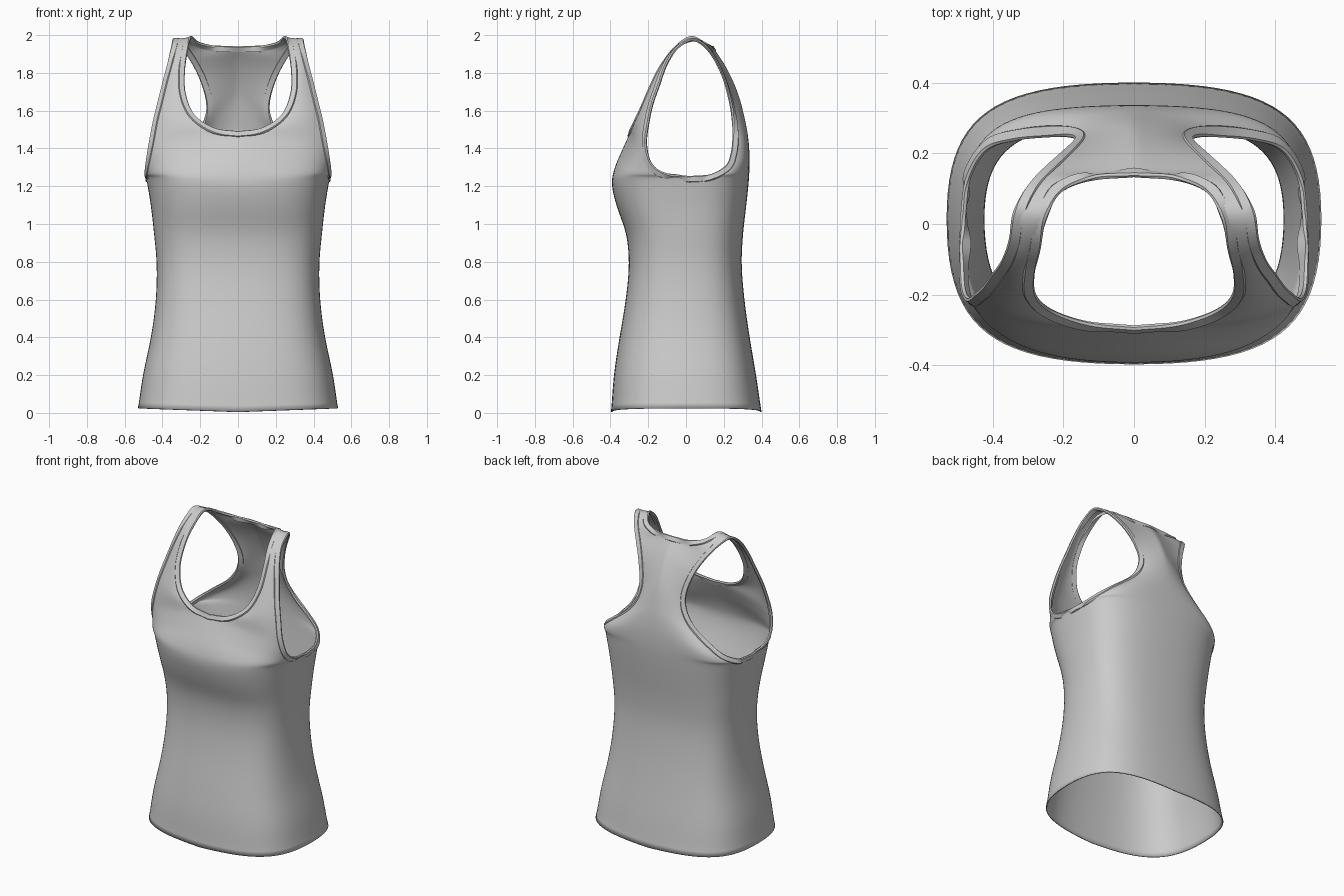
import bpy, bmesh
from mathutils import Vector

if "Cube" in bpy.data.objects:
    bpy.data.objects.remove(bpy.data.objects["Cube"])

STEPS, COLS, HANDLE = 6, 22, 0.76

# Body rows: height, half width, front depth, back depth
BODY = [(0.005, .53, .397, .40), (0.2, .505, .383, .372), (0.4, .462, .353, .338),
        (0.6, .436, .32, .31), (0.8, .432, .303, .295), (0.95, .446, .318, .303),
        (1.1, .463, .37, .32)]
# Upper rows: inner point (centre line, then neckline), armhole point, squareness
FRONT = [((0, -.395, 1.22), (.488, .015, 1.25, 1)),
         ((0, -.376, 1.31), (.492, -.10, 1.262, .95)),
         ((0, -.338, 1.40), (.488, -.18, 1.31, .87)),
         ((0, -.297, 1.488), (.472, -.215, 1.42, .78)),
         ((.13, -.284, 1.508), (.447, -.2, 1.55, .7)),
         ((.23, -.25, 1.575), (.425, -.18, 1.64, .6)),
         ((.28, -.203, 1.69), (.40, -.145, 1.74, .5)),
         ((.285, -.15, 1.80), (.372, -.105, 1.85, .5)),
         ((.268, -.07, 1.925), (.35, -.045, 1.94, .5)),
         ((.248, .03, 1.993), (.337, .035, 1.982, .5))]
BACK = [((0, .335, 1.25), (.488, .015, 1.25, 1)),
        ((0, .337, 1.33), (.475, .12, 1.258, .95)),
        ((0, .335, 1.41), (.43, .205, 1.30, .87)),
        ((0, .325, 1.50), (.34, .24, 1.37, .75)),
        ((0, .308, 1.58), (.24, .25, 1.45, .7)),
        ((0, .282, 1.68), (.175, .25, 1.56, .6)),
        ((0, .25, 1.76), (.168, .235, 1.66, .5)),
        ((0, .198, 1.86), (.2, .205, 1.77, .5)),
        ((0, .142, 1.94), (.245, .165, 1.86, .5)),
        ((.13, .13, 1.943), (.285, .125, 1.92, .5)),
        ((.21, .092, 1.963), (.315, .083, 1.96, .5))]


def body_rows(side):
    rows = []
    for i, (z, a, f, b) in enumerate(BODY):
        y = -f if side < 0 else b
        rows.append(((0, y, z), (a, .015, z + (.02 if i == 0 else 0), 1)))
    return rows


def spline(pts, corners):
    """Smooth curve through pts, broken at the corner indices."""
    pts = [Vector(p) for p in pts]
    n = len(pts)
    h = [max((pts[i + 1] - pts[i]).length, 1e-4) for i in range(n - 1)]
    s = [(pts[i + 1] - pts[i]) / h[i] for i in range(n - 1)]

    def tangent(i, seg):
        if i in corners or i in (0, n - 1):
            return s[seg]
        return (s[i - 1] * h[i] + s[i] * h[i - 1]) / (h[i - 1] + h[i])
    out = []
    for i in range(n - 1):
        m0, m1 = tangent(i, i) * h[i], tangent(i + 1, i) * h[i]
        for k in range(STEPS):
            t = k / STEPS
            out.append(pts[i] * (2*t**3 - 3*t*t + 1) + m0 * (t**3 - 2*t*t + t)
                       + pts[i + 1] * (3*t*t - 2*t**3) + m1 * (t**3 - t*t))
    return out + [pts[-1]]


def make_object(name, bm):
    mesh = bpy.data.meshes.new(name)
    bm.to_mesh(mesh)
    ob = bpy.data.objects.new(name, mesh)
    bpy.context.collection.objects.link(ob)
    bpy.ops.object.select_all(action='DESELECT')
    ob.select_set(True)
    bpy.context.view_layer.objects.active = ob
    bpy.ops.object.shade_smooth_by_angle(angle=0.8)
    return ob


# Fabric: one half runs front hem -> shoulder -> back hem, then is mirrored
rows = body_rows(-1) + FRONT + BACK[::-1] + body_rows(1)[::-1]
nb, total = len(BODY), len(rows)
inner = spline([r[0] for r in rows], {nb + 3, total - 1 - nb - 8})
outer = spline([r[1] for r in rows], {nb, total - 1 - nb})

bm = bmesh.new()
for sx in (1, -1):
    grid = []
    for p, q4 in zip(inner, outer):
        q, c = q4.to_3d(), q4[3]
        corner = Vector((p.x + c * (q.x - p.x), p.y, p.z + c * (q.z - p.z)))
        h0, h1 = p.lerp(corner, HANDLE), q.lerp(corner, HANDLE)
        line = []
        for k in range(COLS + 1):
            t = k / COLS
            v = p*(1-t)**3 + h0*3*t*(1-t)**2 + h1*3*t*t*(1-t) + q*t**3
            line.append(bm.verts.new((v.x * sx, v.y, v.z)))
        grid.append(line)
    for a, b in zip(grid, grid[1:]):
        for k in range(COLS):
            bm.faces.new((a[k], a[k + 1], b[k + 1], b[k]))
bmesh.ops.remove_doubles(bm, verts=bm.verts, dist=2e-4)
bmesh.ops.recalc_face_normals(bm, faces=bm.faces)
bm.normal_update()
low = [f for f in bm.faces if f.calc_center_median().z < 1]
if sum(f.normal.xy.dot(f.calc_center_median().xy) for f in low) < 0:
    bmesh.ops.reverse_faces(bm, faces=bm.faces)
inside = [v for v in bm.verts if not v.is_boundary]
for _ in range(8):
    bmesh.ops.smooth_vert(bm, verts=inside, factor=0.5, use_axis_x=True,
                          use_axis_y=True, use_axis_z=True)
bm.normal_update()


def boundary_loops(bm):
    todo = {e for e in bm.edges if e.is_boundary}
    loops = []
    while todo:
        e = todo.pop()
        start, v = e.verts
        loop = [start]
        while v != start:
            loop.append(v)
            nxt = [x for x in v.link_edges if x in todo]
            if not nxt:
                break
            todo.discard(nxt[0])
            v = nxt[0].other_vert(v)
        loops.append(loop)
    return loops


def binding(name, loop):
    """Folded edging strip swept along an open edge of the fabric."""
    profile = [(.0, -.011), (-.004, -.003), (0, .004), (.026, .005), (.03, -.001), (.028, -.011)]
    bb, rings, n = bmesh.new(), [], len(loop)
    for i, v in enumerate(loop):
        tan = (loop[(i + 2) % n].co - loop[i - 2].co).normalized()
        nor = v.normal.normalized()
        side = nor.cross(tan).normalized()
        mid = sum((f.calc_center_median() for f in v.link_faces), Vector()) / len(v.link_faces)
        if side.dot(mid - v.co) < 0:
            side = -side
        rings.append([bb.verts.new(v.co + side * a + nor * b) for a, b in profile])
    m = len(profile)
    for i in range(n):
        a, b = rings[i], rings[(i + 1) % n]
        for k in range(m):
            bb.faces.new((a[k], a[(k + 1) % m], b[(k + 1) % m], b[k]))
    bmesh.ops.recalc_face_normals(bb, faces=bb.faces)
    make_object(name, bb)
    bb.free()


# Neck and armhole edging
for loop in boundary_loops(bm):
    if max(v.co.z for v in loop) < 0.3 or len(loop) < 10:
        continue
    x = sum(v.co.x for v in loop) / len(loop)
    name = "neck_binding" if abs(x) < .1 else ("left" if x > 0 else "right") + "_armhole_binding"
    binding(name, loop)

# Main fabric with a thin cloth thickness
top = make_object("tank_top_fabric", bm)
bm.free()
sol = top.modifiers.new("cloth", 'SOLIDIFY')
sol.thickness, sol.offset = 0.007, -1
